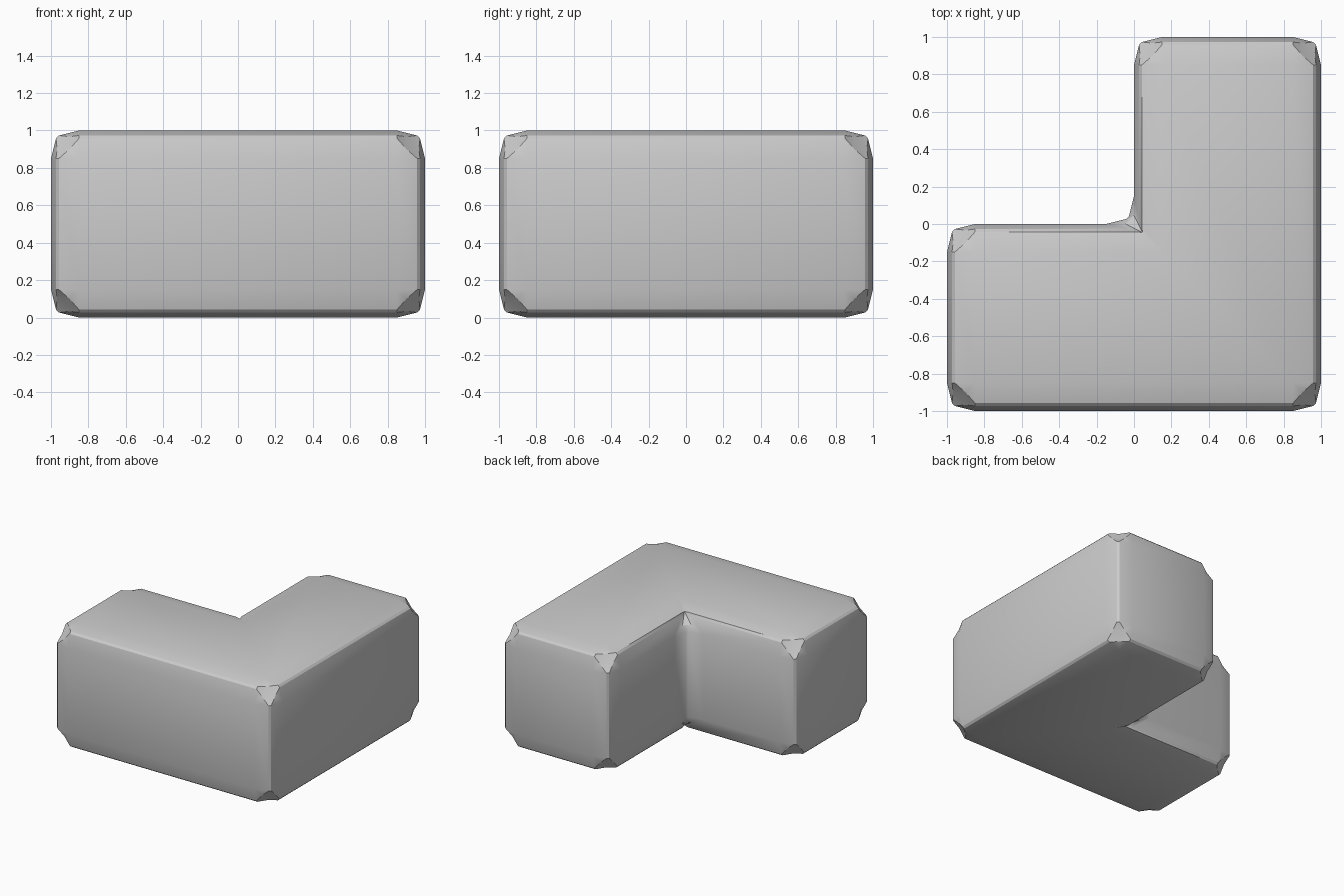
import bpy, bmesh

if "Cube" in bpy.data.objects:
    bpy.data.objects.remove(bpy.data.objects["Cube"])

# L-shaped block: extruded profile
outline = [(-1, -1), (1, -1), (1, 1), (0, 1), (0, 0), (-1, 0)]
bm = bmesh.new()
base = bm.faces.new([bm.verts.new((x, y, 0)) for x, y in outline])
top = bmesh.ops.extrude_face_region(bm, geom=[base])
bmesh.ops.translate(bm, vec=(0, 0, 1),
                    verts=[v for v in top["geom"] if isinstance(v, bmesh.types.BMVert)])
bmesh.ops.recalc_face_normals(bm, faces=bm.faces)
mesh = bpy.data.meshes.new("corner_block")
bm.to_mesh(mesh)
bm.free()
block = bpy.data.objects.new("corner_block", mesh)
bpy.context.collection.objects.link(block)

# Rounded edges: broad two-step bevel, with its ridge chamfered narrowly
broad = block.modifiers.new("broad_bevel", "BEVEL")
broad.width = 0.15
broad.segments = 3
broad.limit_method = "ANGLE"
broad.profile_type = "CUSTOM"
pts = broad.custom_profile.points
pts.add(0.82, 0.72)
pts.add(0.72, 0.82)
for p in pts:
    p.handle_type_1 = p.handle_type_2 = "VECTOR"
broad.custom_profile.update()

# Smooth shading with sharp creases
bpy.context.view_layer.objects.active = block
block.select_set(True)
bpy.ops.object.modifier_apply(modifier=broad.name)
bpy.ops.object.shade_smooth_by_angle()
